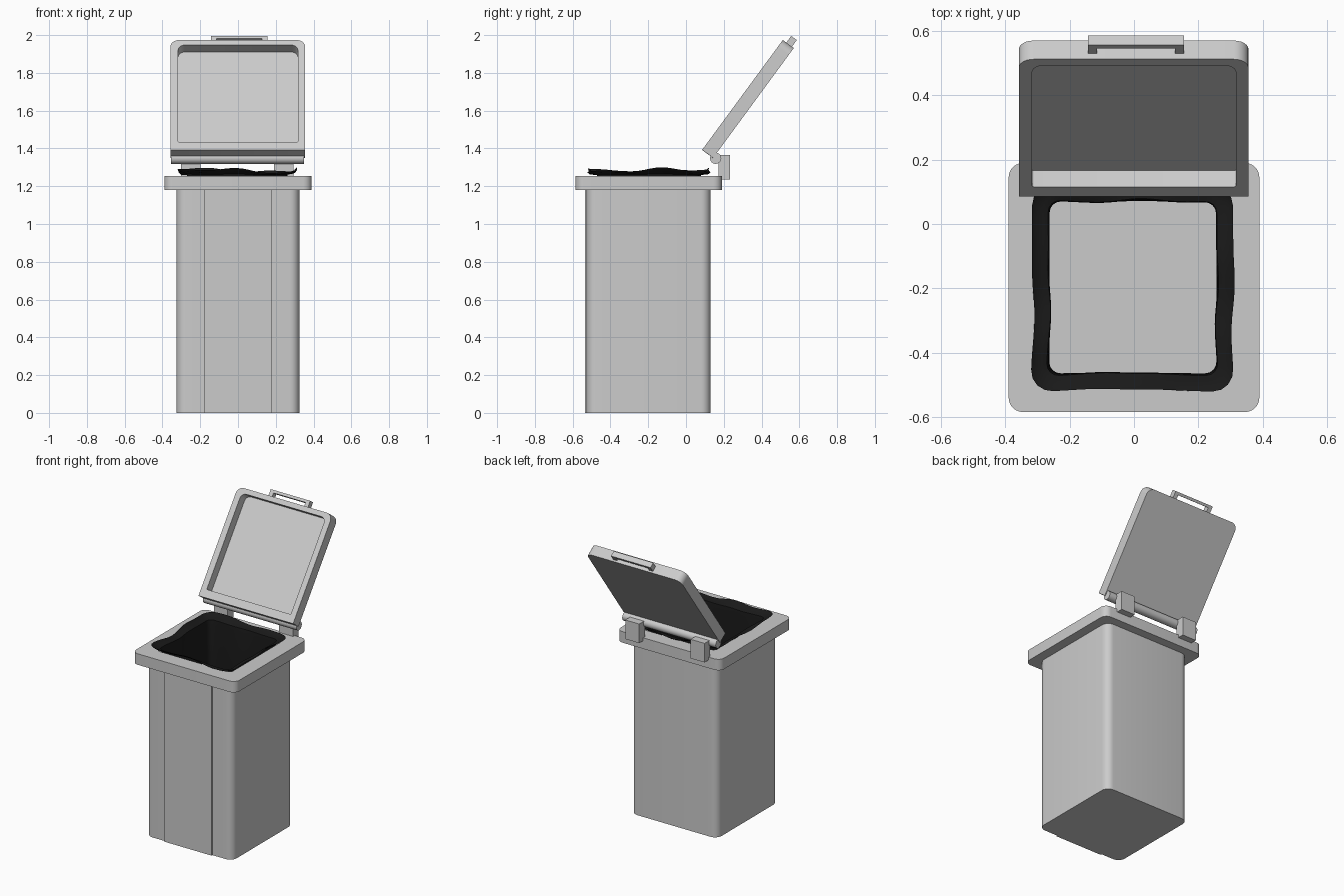
import bpy, bmesh, math
from mathutils import Matrix, Vector

if "Cube" in bpy.data.objects:
    bpy.data.objects.remove(bpy.data.objects["Cube"])


def finish(name, bm, mat=None, matrix=None, recalc=True):
    if recalc:
        bmesh.ops.recalc_face_normals(bm, faces=bm.faces)
    me = bpy.data.meshes.new(name)
    bm.to_mesh(me)
    bm.free()
    ob = bpy.data.objects.new(name, me)
    bpy.context.collection.objects.link(ob)
    if matrix:
        ob.matrix_world = matrix
    if mat:
        me.materials.append(mat)
    bpy.context.view_layer.objects.active = ob
    bpy.ops.object.select_all(action='DESELECT')
    ob.select_set(True)
    bpy.ops.object.shade_smooth_by_angle(angle=math.radians(35))
    return ob


def rounded(x0, x1, y0, y1, z, r, r_low=None, n=6):
    """Rounded rectangle ring; r_low is the radius of the two low-y corners."""
    rl = r if r_low is None else r_low
    pts = []
    for cx, cy, rr, a0 in ((x1 - r, y1 - r, r, 0), (x0 + r, y1 - r, r, 90),
                           (x0 + rl, y0 + rl, rl, 180), (x1 - rl, y0 + rl, rl, 270)):
        for i in range(n + 1):
            a = math.radians(a0 + 90 * i / n)
            pts.append((cx + rr * math.cos(a), cy + rr * math.sin(a), z))
    return pts


def loft(name, rings, caps=(False, False), closed=False, **kw):
    bm = bmesh.new()
    vs = [[bm.verts.new(p) for p in ring] for ring in rings]
    pairs = list(zip(vs, vs[1:])) + ([(vs[-1], vs[0])] if closed else [])
    for a, b in pairs:
        for i in range(len(a)):
            j = (i + 1) % len(a)
            bm.faces.new((a[i], a[j], b[j], b[i]))
    if caps[0]:
        bm.faces.new(vs[0])
    if caps[1]:
        bm.faces.new(vs[-1])
    return finish(name, bm, **kw)


def box(name, x0, x1, y0, y1, z0, z1, **kw):
    bm = bmesh.new()
    size = Vector((x1 - x0, y1 - y0, z1 - z0))
    mid = Vector((x0 + x1, y0 + y1, z0 + z1)) / 2
    bmesh.ops.create_cube(bm, size=1, matrix=Matrix.Translation(mid) @ Matrix.Diagonal(size).to_4x4())
    return finish(name, bm, **kw)


# hollow bin body with a raised front panel
loft("bin_body", [rounded(-.325, .325, -.527, .13, 0, .05),
                  rounded(-.325, .325, -.527, .13, 1.2, .05),
                  rounded(-.29, .29, -.492, .095, 1.2, .03),
                  rounded(-.29, .29, -.492, .095, .03, .03)], caps=(True, True))
box("front_panel", -.18, .177, -.536, -.51, 0, 1.19)

# rim around the opening
loft("rim", [rounded(-.39, .39, -.585, .19, 1.18, .045),
             rounded(-.39, .39, -.585, .19, 1.255, .045),
             rounded(-.28, .28, -.48, .09, 1.255, .03),
             rounded(-.28, .28, -.48, .09, 1.18, .03)], closed=True)

# black bag: wavy flap lying on the rim, then straight walls down inside
black = bpy.data.materials.new("bag_black")
black.diffuse_color = (.01, .01, .01, 1)
black.use_nodes = True
black.node_tree.nodes["Principled BSDF"].inputs["Base Color"].default_value = black.diffuse_color


def subdivide(ring, k=16):
    """Even out the ring with extra points on its long sides."""
    out = []
    for i, p in enumerate(ring):
        q = ring[(i + 1) % len(ring)]
        out.append(Vector(p))
        if i % 5 == 4:
            out += [Vector(p).lerp(Vector(q), t / k) for t in range(1, k)]
    return out


def bag_ring(grow, z, wave, zwave):
    ring = subdivide(rounded(-.262 - grow, .256 + grow, -.463 - grow, .07 + grow, z, .035 + grow * .6, n=4))
    c = Vector((0, -.197, 0))
    for p in ring:
        a = math.atan2(p.y - c.y, p.x)
        s = 1 + wave * (math.sin(5 * a + .6) + .6 * math.sin(8 * a + 2))
        p.x, p.y = p.x * s, c.y + (p.y - c.y) * s
        p.z += zwave * (math.sin(3 * a + 1) + .8 * math.sin(7 * a))
    return ring


loft("bin_bag", [bag_ring(.053, 1.284, .012, .009), bag_ring(.04, 1.272, .012, .007),
                 bag_ring(.02, 1.268, .012, .005), bag_ring(.003, 1.262, .015, .002),
                 bag_ring(0, 1.235, .012, 0), bag_ring(0, 1.0, .006, 0),
                 bag_ring(0, .6, .004, 0)], mat=black)

# open lid, modelled flat (y along its length, inner face at z = 0) then tilted
tilt = Matrix.Translation((0, .085, 1.392)) @ Matrix.Rotation(math.radians(53.7), 4, 'X')
loft("lid", [rounded(-.358, .356, 0, .722, -.072, .045, .003),
             rounded(-.358, .356, 0, .722, 0, .045, .003),
             rounded(-.317, .317, .052, .689, 0, .035, .006),
             rounded(-.317, .317, .052, .689, -.062, .035, .006)],
     caps=(True, True), matrix=tilt)

# lid handle
box("handle_bar", -.143, .155, .748, .766, -.06, -.023, matrix=tilt)
for side, x in (("left", -.143), ("right", .127)):
    box("handle_leg_" + side, x, x + .028, .715, .75, -.06, -.023, matrix=tilt)

# hinge rod and two hinge blocks
bm = bmesh.new()
bmesh.ops.create_cone(bm, cap_ends=True, segments=16, radius1=.03, radius2=.03, depth=.705,
                      matrix=Matrix.Translation((-.002, .157, 1.348)) @ Matrix.Rotation(math.pi / 2, 4, 'Y'))
finish("hinge_rod", bm)
for side, x in (("left", -.303), ("right", .19)):
    box("hinge_block_" + side, x, x + .105, .172, .233, 1.235, 1.365)
